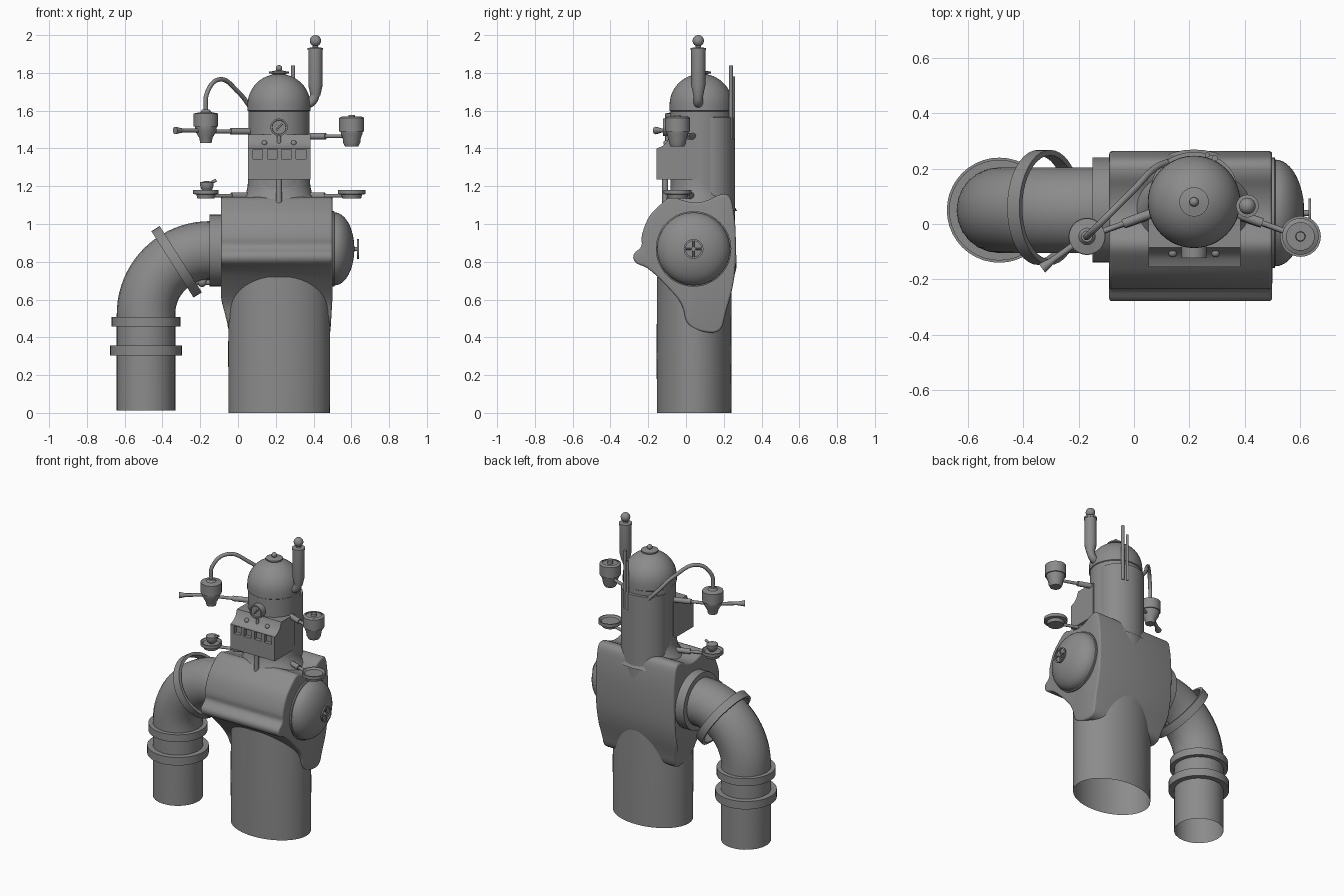
import bpy, bmesh, math
from mathutils import Vector

cube = bpy.data.objects.get("Cube")
if cube:
    bpy.data.objects.remove(cube)

grey = bpy.data.materials.new("plain_grey")
grey.use_nodes = True
grey.diffuse_color = (0.26, 0.26, 0.26, 1)
grey.node_tree.nodes["Principled BSDF"].inputs["Base Color"].default_value = (0.26, 0.26, 0.26, 1)


def add(name, mesh, loc=(0, 0, 0)):
    ob = bpy.data.objects.new(name, mesh)
    ob.location = loc
    bpy.context.scene.collection.objects.link(ob)
    mesh.materials.clear()
    mesh.materials.append(grey)
    return ob


def smooth(mesh, angle=35):
    mesh.shade_smooth()
    mesh.set_sharp_from_angle(angle=math.radians(angle))


def bake(ob):
    """Replace an object's mesh by its evaluated result."""
    deps = bpy.context.evaluated_depsgraph_get()
    deps.update()
    mesh = bpy.data.meshes.new_from_object(ob.evaluated_get(deps))
    ob.modifiers.clear()
    ob.data = mesh
    smooth(mesh)


def to_mesh(bm, name):
    bmesh.ops.remove_doubles(bm, verts=bm.verts, dist=1e-5)
    bmesh.ops.recalc_face_normals(bm, faces=bm.faces)
    mesh = bpy.data.meshes.new(name)
    bm.to_mesh(mesh)
    bm.free()
    return mesh


def lathe(name, profile, loc, axis=(0, 0, 1), squash=1, n=40):
    """Turn (radius, height) points around an axis."""
    bm = bmesh.new()
    rings = [[bm.verts.new((r * math.cos(k * math.tau / n), squash * r * math.sin(k * math.tau / n), h))
              for k in range(n)] for r, h in profile]
    for a, b in zip(rings, rings[1:]):
        for k in range(n):
            j = (k + 1) % n
            bm.faces.new((a[k], a[j], b[j], b[k]))
    mesh = to_mesh(bm, name)
    smooth(mesh)
    ob = add(name, mesh, loc)
    ob.rotation_euler = Vector((0, 0, 1)).rotation_difference(Vector(axis)).to_euler()
    return ob


def dome(r, h, base=0, steps=12):
    return [(r * math.cos(i * math.pi / 2 / steps), base + h * math.sin(i * math.pi / 2 / steps))
            for i in range(steps + 1)]


def ball(name, r, loc):
    return lathe(name, [(r * math.sin(i * math.pi / 12), -r * math.cos(i * math.pi / 12))
                        for i in range(13)], loc, n=24)


def ring(name, inner, outer, half, loc, axis=(0, 0, 1)):
    return lathe(name, [(inner, -half), (outer, -half), (outer, half), (inner, half), (inner, -half)], loc, axis)


def rod(name, a, b, r, r2=None):
    a, b = Vector(a), Vector(b)
    length = (b - a).length
    return lathe(name, [(0, 0), (r, 0), (r2 or r, length), (0, length)], a, (b - a).normalized(), n=20)


def tube(name, pts, r, kind='BEZIER', res=6, caps=True):
    cu = bpy.data.curves.new(name + "_path", 'CURVE')
    cu.dimensions, cu.bevel_depth, cu.bevel_resolution, cu.use_fill_caps = '3D', r, res, caps
    sp = cu.splines.new(kind)
    points = sp.bezier_points if kind == 'BEZIER' else sp.points
    points.add(len(pts) - 1)
    for p, co in zip(points, pts):
        if kind == 'BEZIER':
            p.co = co
            p.handle_left_type = p.handle_right_type = 'AUTO'
        else:
            p.co = (*co, 1)
    tmp = bpy.data.objects.new(name + "_path", cu)
    bpy.context.scene.collection.objects.link(tmp)
    deps = bpy.context.evaluated_depsgraph_get()
    mesh = bpy.data.meshes.new_from_object(tmp.evaluated_get(deps))
    bpy.data.objects.remove(tmp)
    smooth(mesh)
    return add(name, mesh)


def prism(name, pts, x0, x1):
    """Extrude a (y, z) outline along x."""
    bm = bmesh.new()
    a, b = [[bm.verts.new((x, y, z)) for y, z in pts] for x in (x0, x1)]
    bm.faces.new(a)
    bm.faces.new(b)
    for k in range(len(pts)):
        j = (k + 1) % len(pts)
        bm.faces.new((a[k], a[j], b[j], b[k]))
    return add(name, to_mesh(bm, name))


def cut(ob, cutters):
    for c in cutters:
        m = ob.modifiers.new("cut", 'BOOLEAN')
        m.operation, m.object, m.solver = 'DIFFERENCE', c, 'EXACT'
    bake(ob)
    for c in cutters:
        bpy.data.objects.remove(c)


def soften(pts, times):
    for _ in range(times):
        pts = [(p[0] * (1 - t) + q[0] * t, p[1] * (1 - t) + q[1] * t)
               for p, q in zip(pts, pts[1:] + pts[:1]) for t in (0.25, 0.75)]
    return pts


# Lower trunk, open at the bottom
lathe("trunk", [(0.268, 0), (0.27, 0.3), (0.268, 0.72), (0, 0.74)], (0.218, 0.043, 0), squash=0.735, n=64)

# Main body: side outline, narrowed where it meets the trunk
outline = soften([(-0.14, 1.1), (-0.08, 1.15), (-0.02, 1.125), (0.05, 1.11), (0.12, 1.125), (0.18, 1.16),
                  (0.235, 1.155), (0.255, 1.06), (0.265, 0.94), (0.262, 0.76), (0.245, 0.65), (0.21, 0.53),
                  (0.185, 0.42), (0.07, 0.43), (0.0, 0.47), (-0.015, 0.57), (-0.08, 0.65), (-0.2, 0.77),
                  (-0.27, 0.79), (-0.285, 0.84), (-0.23, 0.88), (-0.24, 0.93), (-0.2, 1.04)], 2)
body = prism("body", outline, -0.09, 0.5)
for v in body.data.vertices:
    t = min(1, max(0, (0.62 - v.co.z) / 0.18))
    t = t * t * (3 - 2 * t)
    v.co.x += 0.04 * t if v.co.x < 0.2 else -0.01 * t
bev = body.modifiers.new("rim", 'BEVEL')
bev.width, bev.segments, bev.use_clamp_overlap = 0.012, 3, False
bev.limit_method, bev.angle_limit = 'ANGLE', math.radians(55)
bake(body)
slots = [rod("slot_cutter", (x, -0.222, 0.885), (x, -0.145, 1.07), 0.014) for x in (0.035, 0.225, 0.385)]
cut(body, slots)

# Side cover with hand wheel
lathe("side_cover", [(0.2, 0), (0.2, 0.012), (0.193, 0.014)] + dome(0.193, 0.105, 0.014),
      (0.497, 0.04, 0.868), (1, 0, 0), n=48)
ring("wheel_rim", 0.042, 0.052, 0.005, (0.636, 0.04, 0.868), (1, 0, 0))
rod("wheel_shaft", (0.6, 0.04, 0.868), (0.641, 0.04, 0.868), 0.011)
rod("wheel_spoke_upright", (0.636, 0.04, 0.822), (0.636, 0.04, 0.914), 0.005)
rod("wheel_spoke_level", (0.636, -0.006, 0.868), (0.636, 0.086, 0.868), 0.005)

# Elbow pipe with collars
bend = [(-0.15 - 0.337 * math.sin(a), 0.05, 0.523 + 0.337 * math.cos(a))
        for a in [i * math.pi / 40 for i in range(21)]]
tube("elbow_pipe", [(-0.07, 0.05, 0.86)] + bend + [(-0.487, 0.05, 0.012)], 0.155, 'POLY', 10, False)
ring("wall_flange", 0.1, 0.19, 0.04, (-0.11, 0.05, 0.86), (1, 0, 0))
ring("upper_collar", 0.15, 0.182, 0.025, (-0.487, 0.05, 0.483))
ring("lower_collar", 0.15, 0.19, 0.027, (-0.487, 0.05, 0.33))
ring("tilted_collar", 0.188, 0.208, 0.026, (-0.325, 0.06, 0.8), Vector((0.843, 0, 0.537)))
ball("collar_knob", 0.026, (-0.19, 0.05, 0.693))
rod("collar_pin", (-0.23, 0.05, 0.69), (-0.12, 0.05, 0.69), 0.014)

# Tower, rear housing and domed top
lathe("tower_foot", [(0.235, 1.07), (0.2, 1.125), (0.175, 1.16), (0.166, 1.2), (0.163, 1.26)],
      (0.217, 0.065, 0), squash=0.87)
lathe("tower", [(0.162, 1.1), (0.162, 1.6), (0, 1.6)], (0.217, 0.08, 0), n=48)
lathe("rear_housing", [(0.155, 1.0), (0.155, 1.565), (0, 1.57)], (0.217, 0.13, 0), squash=0.84, n=48)
lathe("dome", [(0.16, 1.595), (0.167, 1.6), (0.167, 1.63)] + dome(0.167, 0.165, 1.63), (0.217, 0.08, 0), n=48)
lathe("dome_cap", [(0.03, 1.775), (0.035, 1.795), (0.053, 1.797), (0.053, 1.806), (0.02, 1.812), (0, 1.815)],
      (0.217, 0.08, 0))
ball("dome_knob", 0.017, (0.217, 0.08, 1.824))

# Front panel with grille openings
panel = prism("front_panel", [(-0.155, 1.235), (-0.155, 1.4), (-0.125, 1.412), (-0.1, 1.435), (-0.085, 1.475),
                              (0.06, 1.475), (0.06, 1.235)], 0.052, 0.385)
cut(panel, [prism("grille_cutter", [(-0.2, 1.343), (-0.2, 1.395), (-0.13, 1.395), (-0.13, 1.343)], x - 0.026, x + 0.026)
            for x in (0.105, 0.181, 0.257, 0.333)])
rod("panel_rod", (0.217, -0.11, 1.1), (0.217, -0.11, 1.24), 0.016)
for x in (0.14, 0.295):
    ball("panel_stud", 0.015, (x, -0.105, 1.428))

# Pressure gauge
lathe("gauge", [(0.046, 0), (0.046, 0.045), (0.038, 0.045), (0.036, 0.038), (0, 0.038)],
      (0.217, -0.078, 1.512), (0, -1, 0))
rod("gauge_needle", (0.203, -0.119, 1.497), (0.236, -0.119, 1.532), 0.004)
rod("gauge_stem", (0.217, -0.1, 1.42), (0.217, -0.1, 1.47), 0.01)

# Whistle stack and rear rods
tube("whistle_pipe", [(0.34, 0.065, 1.635), (0.385, 0.065, 1.645), (0.408, 0.065, 1.685), (0.41, 0.065, 1.73)], 0.025)
lathe("whistle", [(0.026, 1.68), (0.038, 1.735), (0.038, 1.92), (0.041, 1.92), (0.041, 1.932), (0.015, 1.935),
                  (0.012, 1.96)], (0.41, 0.065, 0))
ball("whistle_ball", 0.03, (0.41, 0.065, 1.97))
rod("long_rear_rod", (0.292, 0.238, 1.45), (0.292, 0.238, 1.84), 0.011)
rod("short_rear_rod", (0.265, 0.25, 1.45), (0.265, 0.25, 1.78), 0.009)

# Upper side canisters on arms, with hose and horn
lathe("left_canister", [(0, 1.43), (0.03, 1.43), (0.035, 1.455), (0.055, 1.49), (0.058, 1.515), (0.065, 1.515),
                        (0.065, 1.585), (0.03, 1.592), (0.02, 1.605), (0, 1.605)], (-0.17, -0.045, 0))
lathe("right_canister", [(0, 1.41), (0.035, 1.41), (0.045, 1.43), (0.048, 1.455), (0.056, 1.475), (0.059, 1.49),
                         (0.066, 1.49), (0.066, 1.562), (0.05, 1.57), (0.05, 1.562), (0.018, 1.562),
                         (0.016, 1.578), (0, 1.578)], (0.602, -0.045, 0))
tube("hose", [(-0.17, -0.045, 1.59), (-0.165, -0.04, 1.69), (-0.1, 0.025, 1.765), (0.0, 0.125, 1.7),
              (0.08, 0.205, 1.6), (0.125, 0.225, 1.55)], 0.012)
rod("horn", (-0.21, -0.07, 1.495), (-0.3, -0.135, 1.495), 0.011)
rod("horn_mouth", (-0.285, -0.125, 1.495), (-0.333, -0.16, 1.495), 0.009, 0.02)

# Arms: a thin rod with a thicker socket near the tower
for name, root, tip in (("upper_left", (0.08, 0.045, 1.49), (-0.15, -0.04, 1.49)),
                        ("upper_right", (0.35, 0.045, 1.465), (0.57, -0.035, 1.465)),
                        ("lower_left", (0.09, 0.045, 1.15), (-0.15, -0.04, 1.15)),
                        ("lower_right", (0.34, 0.045, 1.15), (0.57, -0.035, 1.15))):
    rod(name + "_arm", root, tip, 0.01)
    rod(name + "_socket", root, Vector(root).lerp(Vector(tip), 0.52), 0.017)

# Lower side dishes
dish = [(0, -0.02), (0.045, -0.02), (0.05, 0), (0.067, 0.004), (0.067, 0.025), (0.06, 0.025), (0.05, 0.015), (0, 0.015)]
lathe("left_dish", dish, (-0.17, -0.045, 1.155))
lathe("right_dish", [(r * 1.1, h) for r, h in dish], (0.602, -0.045, 1.155))
lathe("left_cup", [(0.015, 1.17), (0.03, 1.185), (0.036, 1.205), (0.036, 1.22), (0.02, 1.225), (0, 1.228)],
      (-0.165, -0.045, 0))
rod("cup_spout", (-0.14, -0.045, 1.22), (-0.115, -0.045, 1.232), 0.008)
